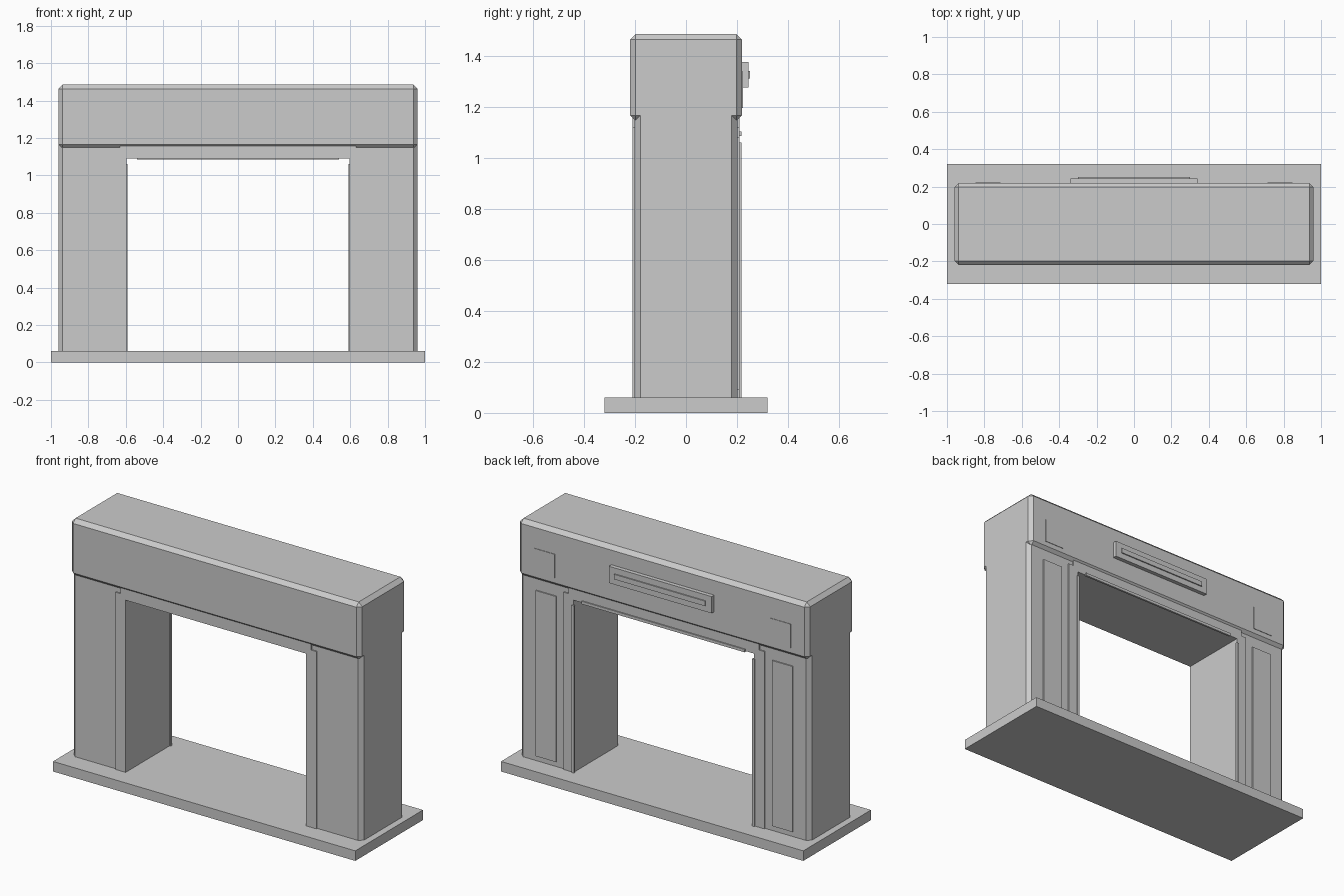
import bpy, bmesh

if "Cube" in bpy.data.objects:
    bpy.data.objects.remove(bpy.data.objects["Cube"])

BEVEL = 0.023


def box(name, x0, x1, y0, y1, z0, z1, bevel_test=None):
    """Box from extents; edges accepted by bevel_test get a flat chamfer."""
    bm = bmesh.new()
    bmesh.ops.create_cube(bm, size=1)
    for v in bm.verts:
        v.co.x = (x0 + x1) / 2 + v.co.x * (x1 - x0)
        v.co.y = (y0 + y1) / 2 + v.co.y * (y1 - y0)
        v.co.z = (z0 + z1) / 2 + v.co.z * (z1 - z0)
    if bevel_test:
        edges = [e for e in bm.edges if bevel_test(e)]
        bmesh.ops.bevel(bm, geom=edges, offset=BEVEL, segments=1,
                        affect='EDGES', clamp_overlap=True)
    return finish(name, bm)


def finish(name, bm):
    bmesh.ops.recalc_face_normals(bm, faces=bm.faces[:])
    mesh = bpy.data.meshes.new(name)
    bm.to_mesh(mesh)
    bm.free()
    obj = bpy.data.objects.new(name, mesh)
    bpy.context.collection.objects.link(obj)
    return obj


def mirrored(name, x0, x1, *rest):
    """Matching pair of boxes left and right of the centre."""
    obj = box(name, x0, x1, *rest)
    mod = obj.modifiers.new("mirror", 'MIRROR')
    mod.use_axis[0] = True
    return obj


# Base slab
box("base_slab", -1, 1, -0.32, 0.32, 0, 0.06)

# Pillars with chamfered outer corners, running up into the header
mirrored("pillar", 0.62, 0.96, -0.202, 0.202, 0.06, 1.18,
         lambda e: all(v.co.x > 0.9 for v in e.verts)
         and abs(e.verts[0].co.z - e.verts[1].co.z) > 0.5)

# Header block, chamfered all round
box("header_block", -0.96, 0.96, -0.22, 0.22, 1.143, 1.485, lambda e: True)

# Raised opening frame with stepped upper corners
half = [(0.597, 0.06), (0.665, 0.06), (0.665, 1.12), (0.63, 1.12), (0.63, 1.16)]
outline = half + [(-x, z) for x, z in reversed(half)]
outline += [(-0.597, 1.09), (0.597, 1.09)]
bm = bmesh.new()
face = bm.faces.new([bm.verts.new((x, -0.21, z)) for x, z in outline])
ext = bmesh.ops.extrude_face_region(bm, geom=[face])
for v in ext["geom"]:
    if isinstance(v, bmesh.types.BMVert):
        v.co.y = 0.21
finish("opening_frame", bm)

# Rear details: pillar panels, opening trim strips, header plates and sign
mirrored("pillar_panel", 0.715, 0.85, 0.195, 0.209, 0.09, 1.08)
mirrored("side_trim", 0.59, 0.605, 0.205, 0.217, 0.06, 1.06)
box("top_trim", -0.54, 0.54, 0.205, 0.217, 1.085, 1.102)
mirrored("header_plate", 0.713, 0.848, 0.21, 0.223, 1.195, 1.338)
box("sign_plate", -0.34, 0.34, 0.21, 0.244, 1.275, 1.375)
box("sign_bar", -0.3, 0.3, 0.23, 0.251, 1.31, 1.34)
